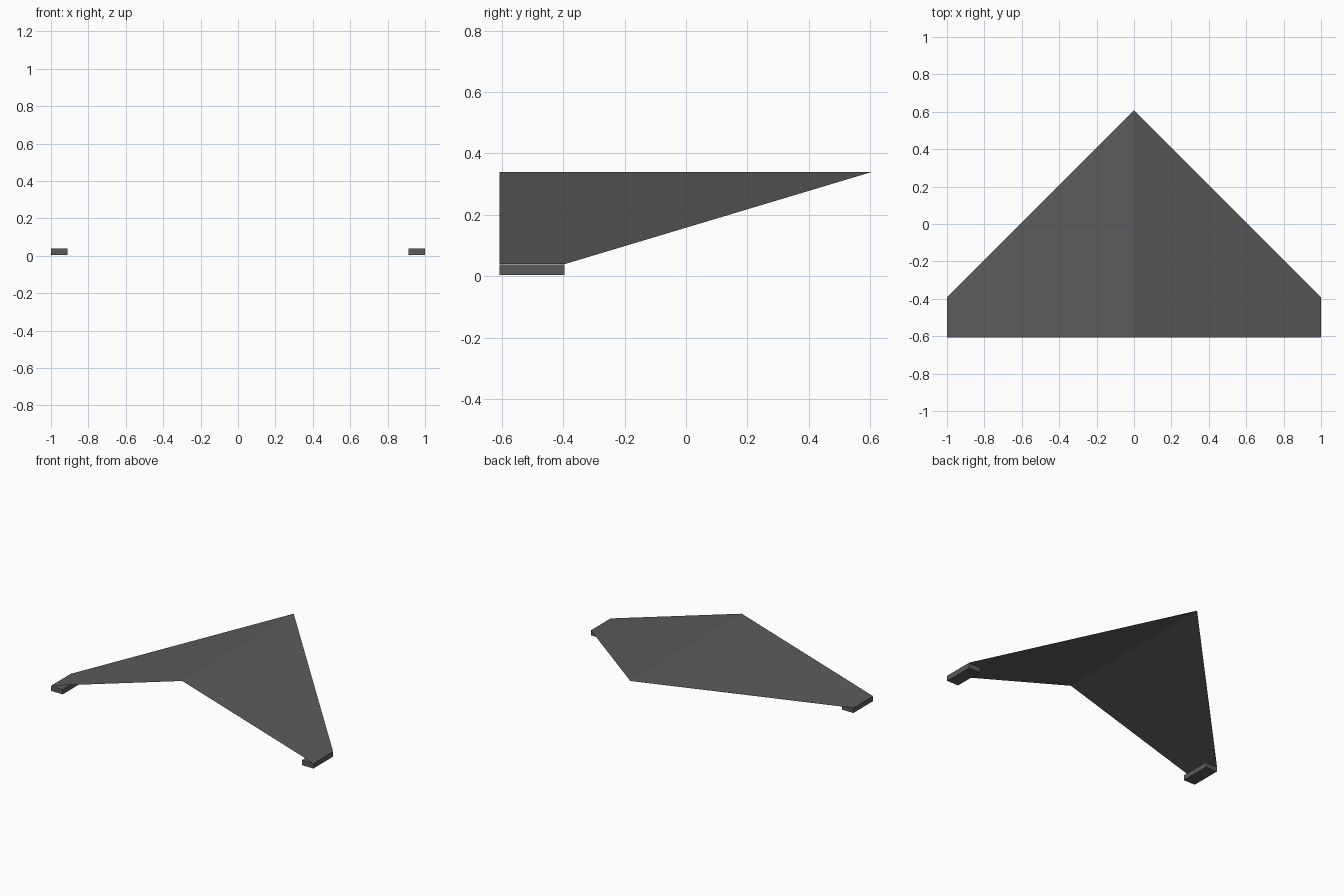
import bpy

if "Cube" in bpy.data.objects:
    bpy.data.objects.remove(bpy.data.objects["Cube"])

grey = bpy.data.materials.new("dark grey")
grey.diffuse_color = (0.105, 0.105, 0.105, 1)
grey.use_nodes = True
grey.node_tree.nodes["Principled BSDF"].inputs["Base Color"].default_value = grey.diffuse_color


def make(name, verts, faces):
    mesh = bpy.data.meshes.new(name)
    mesh.from_pydata(verts, [], faces)
    mesh.materials.append(grey)
    mesh.update()
    ob = bpy.data.objects.new(name, mesh)
    bpy.context.collection.objects.link(ob)
    return ob


# Folded sheet: two panels sloping down from a central ridge
make("folded_wing",
     [(0, -0.607, 0.34), (0, 0.607, 0.34),
      (1, -0.607, 0.04), (1, -0.393, 0.04),
      (-1, -0.607, 0.04), (-1, -0.393, 0.04)],
     [(0, 2, 3, 1), (0, 1, 5, 4)])

# Flat block under each wing tip
for side, label in ((-1, "left"), (1, "right")):
    xs = sorted((side * 0.912, side * 1.0))
    verts = [(x, y, z) for x in xs for y in (-0.607, -0.395) for z in (0.004, 0.038)]
    make(label + "_tip_foot", verts,
         [(0, 1, 3, 2), (4, 6, 7, 5), (0, 4, 5, 1),
          (2, 3, 7, 6), (0, 2, 6, 4), (1, 5, 7, 3)])
